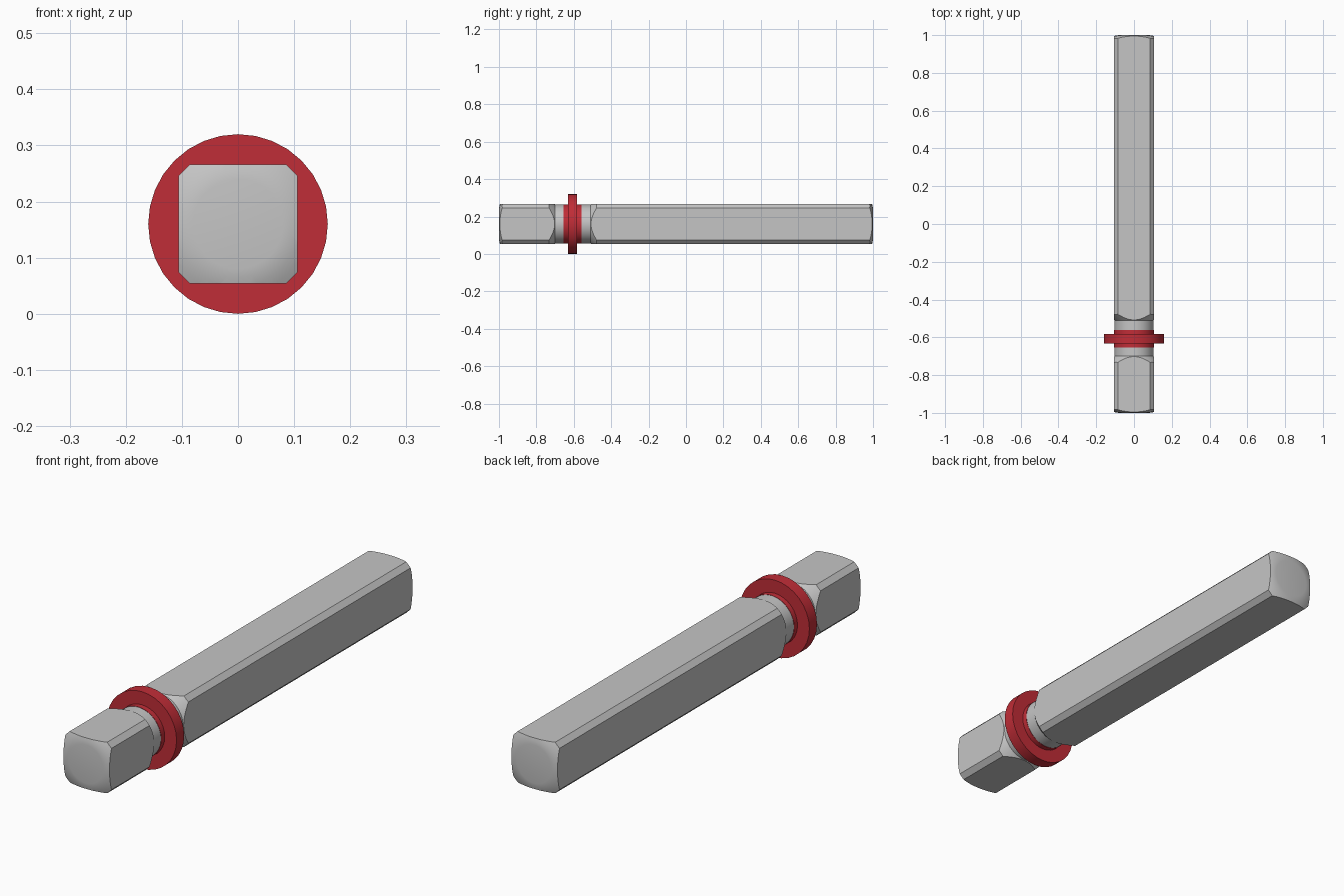
import bpy, bmesh, math

if "Cube" in bpy.data.objects:
    bpy.data.objects.remove(bpy.data.objects["Cube"])

CZ = 0.16  # height of the long axis


def material(name, rgb):
    m = bpy.data.materials.new(name)
    m.diffuse_color = (*rgb, 1)
    m.use_nodes = True
    m.node_tree.nodes["Principled BSDF"].inputs["Base Color"].default_value = m.diffuse_color
    return m


steel = material("steel grey", (0.56, 0.56, 0.56))
red = material("ring red", (0.53, 0.026, 0.038))


def loft(name, rings, mat):
    """Skin closed rings of points into a capped solid."""
    bm = bmesh.new()
    rows = [[bm.verts.new(p) for p in ring] for ring in rings]
    n = len(rows[0])
    for a, b in zip(rows, rows[1:]):
        for i in range(n):
            j = (i + 1) % n
            bm.faces.new((a[i], a[j], b[j], b[i]))
    bm.faces.new(rows[0])
    bm.faces.new(rows[-1])
    bmesh.ops.recalc_face_normals(bm, faces=bm.faces)
    me = bpy.data.meshes.new(name)
    bm.to_mesh(me)
    bm.free()
    me.materials.append(mat)
    ob = bpy.data.objects.new(name, me)
    bpy.context.collection.objects.link(ob)
    return ob


def lathe(name, profile, sides, mat):
    """Revolve (radius, y) points about the long axis."""
    angles = [2 * math.pi * i / sides for i in range(sides)]
    return loft(name, [[(r * math.cos(a), y, CZ + r * math.sin(a)) for a in angles]
                       for r, y in profile], mat)


def smooth(ob):
    bpy.ops.object.select_all(action='DESELECT')
    ob.select_set(True)
    bpy.context.view_layer.objects.active = ob
    bpy.ops.object.shade_smooth_by_angle(angle=math.radians(30))


# square bar with chamfered long edges
h, c = 0.106, 0.086
section = [(h, -c), (h, c), (c, h), (-c, h), (-h, c), (-h, -c), (-c, -h), (c, -h)]
bar = loft("spindle_bar", [[(x, y, CZ + z) for x, z in section] for y in (-1.1, 1.1)], steel)

# turned envelope: domed ends and a round neck with 45 degree shoulders
dome = [(0.08, 1.0), (0.095, 0.998), (0.11, 0.994), (0.125, 0.988), (0.145, 0.978)]
neck = [(0.145, -0.741), (0.104, -0.70), (0.104, -0.51), (0.145, -0.469)]
envelope = lathe("turning_cutter",
                 [(r, -y) for r, y in dome] + neck + dome[::-1], 64, steel)
envelope.hide_render = True

mod = bar.modifiers.new("turning", 'BOOLEAN')
mod.operation = 'INTERSECT'
mod.solver = 'EXACT'
mod.object = envelope
bpy.context.view_layer.objects.active = bar
bpy.ops.object.modifier_apply(modifier=mod.name)
bpy.data.objects.remove(envelope)
smooth(bar)

# red collar: thin sleeve with a wide flange
collar = lathe("collar_ring",
               [(0.1055, -0.655), (0.1055, -0.632), (0.16, -0.632),
                (0.16, -0.582), (0.1055, -0.582), (0.1055, -0.56)], 32, red)
smooth(collar)
